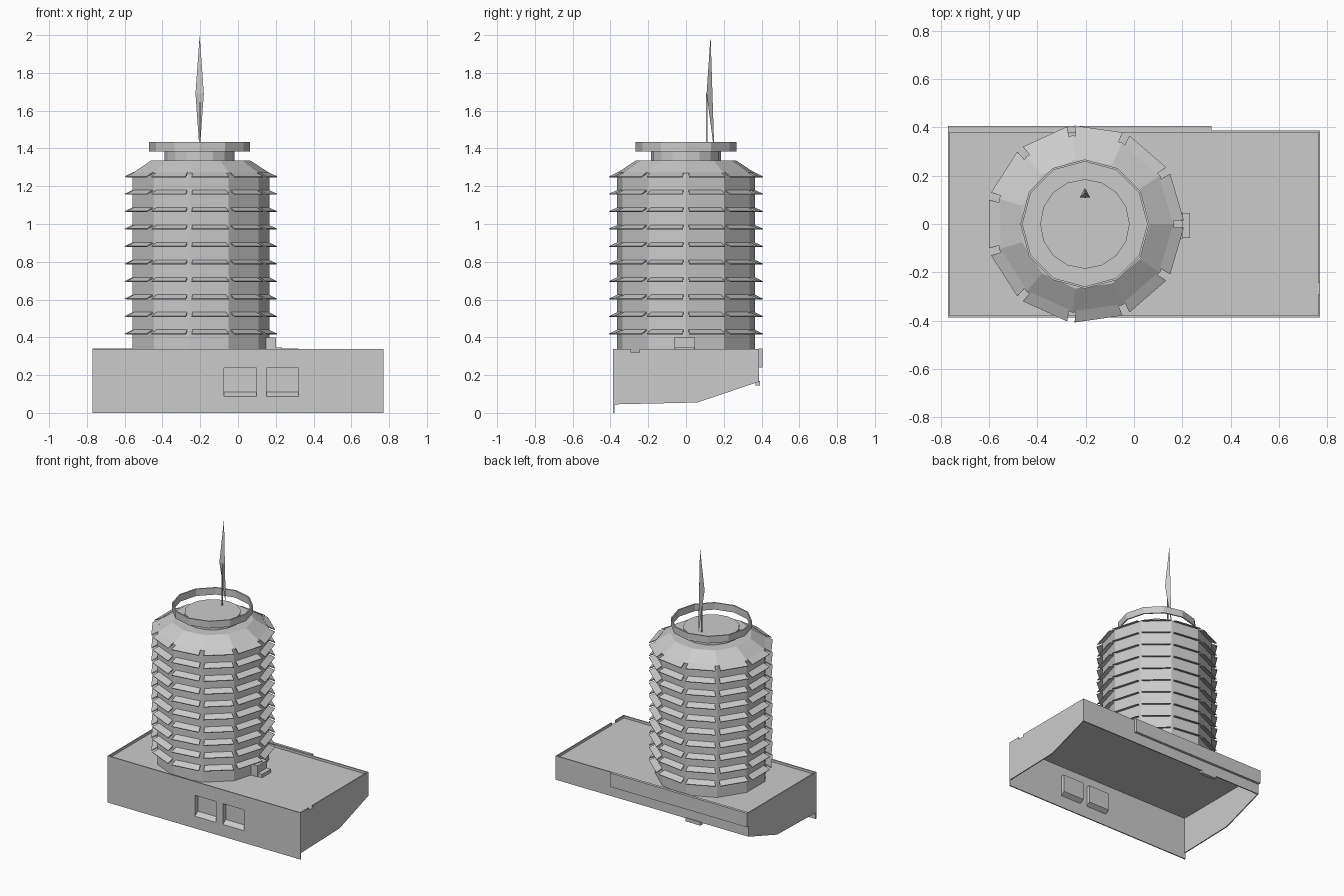
import bpy, bmesh, math
from mathutils import Vector

cube = bpy.data.objects.get("Cube")
if cube:
    bpy.data.objects.remove(cube, do_unlink=True)

SIDES = 11          # sides of the tower
CX = -0.203         # tower axis

grey = bpy.data.materials.new("concrete_grey")
grey.use_nodes = True
grey.diffuse_color = (0.6, 0.6, 0.6, 1)
bsdf = next(n for n in grey.node_tree.nodes if n.type == 'BSDF_PRINCIPLED')
bsdf.inputs["Base Color"].default_value = (0.6, 0.6, 0.6, 1)
bsdf.inputs["Roughness"].default_value = 0.8


def finish(bm, name, solid=True):
    if solid:
        bmesh.ops.recalc_face_normals(bm, faces=bm.faces)
    mesh = bpy.data.meshes.new(name)
    bm.to_mesh(mesh)
    bm.free()
    mesh.materials.append(grey)
    obj = bpy.data.objects.new(name, mesh)
    bpy.context.collection.objects.link(obj)
    return obj


def loft(bm, loops, caps=True, close=False):
    """Join rings of points with quads."""
    rings = [[bm.verts.new(p) for p in loop] for loop in loops]
    pairs = list(zip(rings, rings[1:]))
    if close:
        pairs.append((rings[-1], rings[0]))
    for a, b in pairs:
        for i in range(len(a)):
            j = (i + 1) % len(a)
            bm.faces.new((a[i], a[j], b[j], b[i]))
    if caps:
        bm.faces.new(rings[0][::-1])
        bm.faces.new(rings[-1])


def lathe(name, profile, n, close=False):
    bm = bmesh.new()
    loops = [[(CX + r * math.cos(math.tau * i / n), r * math.sin(math.tau * i / n), z)
              for i in range(n)] for r, z in profile]
    loft(bm, loops, caps=not close, close=close)
    return finish(bm, name)


def prism(name, profile, x0, x1):
    """Extrude a (y, z) profile along x."""
    bm = bmesh.new()
    loft(bm, [[(x, y, z) for y, z in profile] for x in (x0, x1)])
    return finish(bm, name)


def box(name, x0, x1, y0, y1, z0, z1):
    return prism(name, [(y0, z0), (y1, z0), (y1, z1), (y0, z1)], x0, x1)


# Podium: deck and thin walls, open underneath
X, Y, TOP, T = 0.77, 0.387, 0.337, 0.008
box("podium_deck", -X + T, X - T, -Y + T, Y, 0.312, 0.32)
box("back_wall", -X, X, Y - T, Y, 0.165, TOP)
front = box("front_wall", -X, X, -Y, -Y + T, 0, TOP)

# End walls with a cut-back lower edge; one has a rim notch
slope = [(-Y, 0.045), (0.06, 0.055), (Y, 0.165), (Y, TOP)]
notch = [(-0.245, TOP), (-0.245, 0.32), (-0.29, 0.32), (-0.29, TOP)]
prism("left_end_wall", slope + notch + [(-Y, TOP)], X - T, X)
prism("right_end_wall", slope + [(-Y, TOP)], -X, -X + T)

# Recessed windows with sloping sills
for side, x0 in (("right", -0.073), ("left", 0.15)):
    x1, z0, z1 = x0 + 0.17, 0.088, 0.238
    cutter = box(side + "_window_cutter", x0, x1, -0.5, -0.3, z0, z1)
    cutter.hide_render = True
    cutter.hide_set(True)
    cut = front.modifiers.new("window", 'BOOLEAN')
    cut.object = cutter
    cut.solver = 'EXACT'
    bm = bmesh.new()
    yb = -Y + 0.035
    mouth = [(x0, -Y, z0), (x1, -Y, z0), (x1, -Y, z1), (x0, -Y, z1)]
    rear = [(x0, yb, 0.11), (x1, yb, 0.11), (x1, yb, z1), (x0, yb, z1)]
    loft(bm, [mouth, rear])
    bm.faces.ensure_lookup_table()
    mouth_face = min(bm.faces, key=lambda f: f.calc_center_median().y)
    bmesh.ops.delete(bm, geom=[mouth_face], context='FACES_ONLY')
    bmesh.ops.reverse_faces(bm, faces=bm.faces)
    finish(bm, side + "_window_recess", solid=False)

# Sign band and small bracket on the back
box("back_band", -X, 0.32, Y, 0.405, 0.24, 0.34)
box("back_bracket", -0.39, -0.27, Y - 0.02, Y + 0.005, 0.145, 0.17)

# Tower shaft with its bevelled roof
lathe("tower_shaft", [(0.37, 0.315), (0.37, 1.27), (0.27, 1.335)], SIDES)
lathe("roof_drum", [(0.185, 1.33), (0.185, 1.385)], 16)
lathe("roof_ring", [(0.267, 1.385), (0.267, 1.435), (0.258, 1.435), (0.258, 1.385)],
      12, close=True)

# Ten tiers of sloping awnings, one per tower side
bm = bmesh.new()
for tier in range(10):
    z = 0.415 + 0.0925 * tier
    for k in range(SIDES):
        a = math.tau * (k + 0.5) / SIDES
        out = Vector((math.cos(a), math.sin(a), 0))
        along = Vector((-out.y, out.x, 0))

        def quad(sign):
            return [Vector((CX, 0, z + h)) + out * r + along * (sign * w)
                    for r, w, h in ((0.35, 0.088, 0.02), (0.395, 0.1, 0),
                                    (0.397, 0.1, 0.005), (0.35, 0.088, 0.028))]
        loft(bm, [quad(-1), quad(1)])
finish(bm, "awnings")

# Entrance at the foot of the tower
box("entrance", 0.12, 0.2, -0.063, 0.047, 0.318, 0.4)
box("entrance_step", 0.19, 0.232, -0.057, 0.045, 0.318, 0.345)

# Mast: slender three-sided blade and its stay
bm = bmesh.new()
tip, foot, wing_a, wing_b = [bm.verts.new(p) for p in (
    (CX, 0.13, 2.0), (CX, 0.15, 1.38), (CX - 0.022, 0.109, 1.69), (CX + 0.022, 0.109, 1.69))]
for tri in ((tip, wing_a, wing_b), (tip, wing_b, foot), (tip, foot, wing_a),
            (foot, wing_b, wing_a)):
    bm.faces.new(tri)
finish(bm, "mast_blade")
box("mast_stay", CX - 0.004, CX + 0.004, 0.107, 0.113, 1.38, 1.69)
